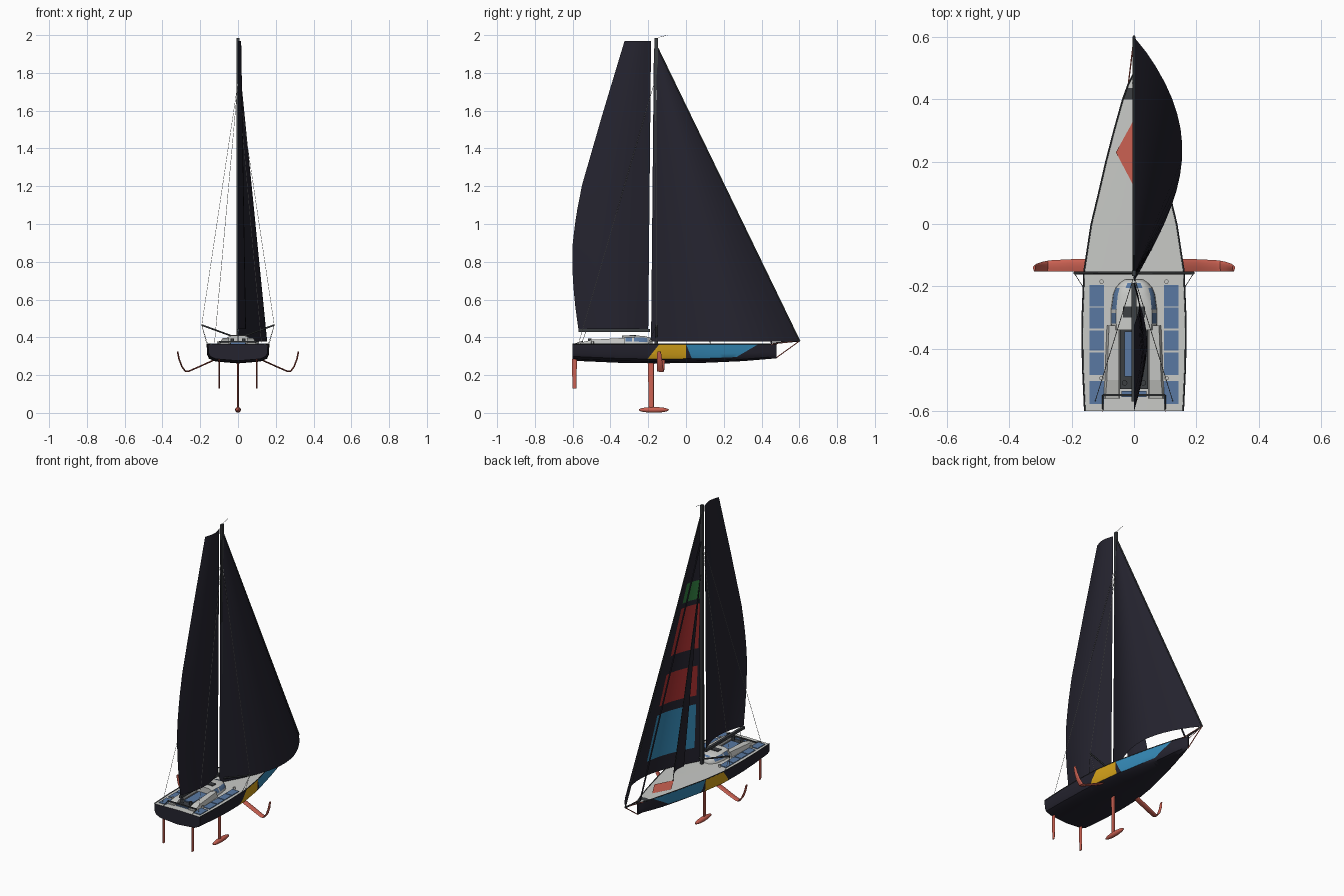
import bpy, bmesh, math
from mathutils import Vector

cube = bpy.data.objects.get("Cube")
if cube:
    bpy.data.objects.remove(cube, do_unlink=True)


def material(name, r, g, b):
    m = bpy.data.materials.new(name)
    m.use_nodes = True
    m.diffuse_color = (r, g, b, 1)
    m.node_tree.nodes["Principled BSDF"].inputs["Base Color"].default_value = (r, g, b, 1)
    return m


NAVY = material("navy black", .018, .017, .028)
DECK = material("deck light grey", .58, .59, .57)
SOLAR = material("solar blue", .10, .19, .36)
CORAL = material("coral red", .60, .12, .085)
YELLOW = material("yellow", .66, .36, .01)
BLUE = material("sky blue", .035, .25, .47)
RED = material("sail red", .40, .03, .03)
GREEN = material("sail green", .03, .20, .05)
METAL = material("dark grey", .045, .05, .055)


def finish(name, bm, mats, smooth=True):
    bmesh.ops.recalc_face_normals(bm, faces=bm.faces)
    me = bpy.data.meshes.new(name)
    bm.to_mesh(me)
    bm.free()
    ob = bpy.data.objects.new(name, me)
    bpy.context.collection.objects.link(ob)
    for m in mats:
        me.materials.append(m)
    if smooth:
        bpy.ops.object.select_all(action='DESELECT')
        ob.select_set(True)
        bpy.context.view_layer.objects.active = ob
        bpy.ops.object.shade_smooth_by_angle(angle=math.radians(35))
    return ob


def loft(rings):
    """Skin closed rings of points and cap both ends."""
    bm = bmesh.new()
    vs = [[bm.verts.new(p) for p in ring] for ring in rings]
    n = len(vs[0])
    for a, b in zip(vs, vs[1:]):
        for i in range(n):
            bm.faces.new((a[i], a[(i + 1) % n], b[(i + 1) % n], b[i]))
    bm.faces.new(vs[0])
    bm.faces.new(vs[-1])
    return bm


def box(name, x0, x1, y0, y1, z0, z1, mat):
    ring = lambda z: [(x0, y0, z), (x1, y0, z), (x1, y1, z), (x0, y1, z)]
    return finish(name, loft([ring(z0), ring(z1)]), [mat], False)


def tube(name, points, radius, mat, res=1):
    cu = bpy.data.curves.new(name, 'CURVE')
    cu.dimensions = '3D'
    cu.bevel_depth, cu.bevel_resolution, cu.use_fill_caps = radius, res, True
    sp = cu.splines.new('POLY')
    sp.points.add(len(points) - 1)
    for p, co in zip(sp.points, points):
        p.co = (*co, 1)
    cu.materials.append(mat)
    ob = bpy.data.objects.new(name, cu)
    bpy.context.collection.objects.link(ob)
    return ob


def interp(table, t):
    for (a, p), (b, q) in zip(table, table[1:]):
        if t <= b:
            return p + (q - p) * max(0, (t - a) / (b - a))
    return table[-1][1]


# Hull
BEAM = [(-.6, .158), (-.45, .165), (-.3, .166), (-.15, .16), (0, .137), (.1, .113),
        (.2, .09), (.3, .064), (.4, .036), (.45, .018), (.48, .003)]
ROCKER = [(-.6, .014), (-.35, .003), (-.15, 0), (.1, .003), (.3, .012), (.48, .027)]
TOP = .363


def hull_ring(y):
    w, r = interp(BEAM, y), interp(ROCKER, y)
    half = [(w, TOP), (w * .99, .31 + r / 2), (w * .93, .285 + r), (w * .75, .272 + r)]
    pts = half + [(0, .262 + r)] + [(-x, z) for x, z in reversed(half)] + [(0, TOP + .003)]
    return [(x, y, z) for x, z in pts]


bm = loft([hull_ring(-.6 + 1.08 * i / 36) for i in range(37)])
# slanted paint edges: (y at mid height, slope of y against z)
EDGES = {"yellow_start": (-.18, .8), "yellow_end": (0, 0), "blue_start": (.02, -.4),
         "blue_end": (.30, 1.7), "patch_start": (.40, 0), "patch_end": (.437, 0)}
for y, k in EDGES.values():
    bmesh.ops.bisect_plane(bm, geom=bm.verts[:] + bm.edges[:] + bm.faces[:],
                           plane_co=(0, y, .315), plane_no=(0, 1, -k))
bmesh.ops.recalc_face_normals(bm, faces=bm.faces)


def past(edge, c):
    y, k = EDGES[edge]
    return c.y > y + k * (c.z - .315)


for f in bm.faces:
    c = f.calc_center_median()
    if f.normal.z > .7:
        f.material_index = 4 if past("patch_start", c) and not past("patch_end", c) else 1
    elif c.z > .283 + interp(ROCKER, c.y):
        if past("yellow_start", c) and not past("yellow_end", c):
            f.material_index = 2
        elif past("blue_start", c) and not past("blue_end", c):
            f.material_index = 3
finish("hull", bm, [NAVY, DECK, YELLOW, BLUE, METAL])

# Deck marking and edge rails
bm = bmesh.new()
bm.faces.new([bm.verts.new((x, y, TOP + .006)) for x, y in ((0, .335), (-.058, .23), (0, .12), (.058, .23))])
finish("deck_diamond", bm, [CORAL], False)
for s, side in ((-1, "right"), (1, "left")):
    tube(side + "_toe_rail", [(s * interp(BEAM, y), y, TOP + .002) for y, _ in BEAM], .0025, METAL)

# Cabin with window faces
CABIN = [(-.34, .074), (-.32, .075), (-.285, .075), (-.275, .075), (-.225, .068), (-.205, .06), (-.19, .047), (-.178, .03)]
rings = []
for y, w in CABIN:
    h = interp([(-.34, .047), (-.225, .045), (-.19, .036), (-.178, .018)], y)
    half = [(w, TOP - .005), (w * .96, TOP + h * .3), (w * .76, TOP + h * .8), (w * .45, TOP + h)]
    rings.append([(x, y, z) for x, z in half + [(-x, z) for x, z in reversed(half)]])
bm = loft(rings)
bm.faces.ensure_lookup_table()
for i, f in enumerate(bm.faces):
    if len(f.verts) == 4 and i < 56 and i % 8 in (1, 5) and i // 8 in (1, 3, 4):
        f.material_index = 1
    if i < 56 and i % 8 == 3 and i // 8 == 5:
        f.material_index = 1
finish("cabin", bm, [DECK, SOLAR])
box("roof_hatch", -.035, .035, -.3, -.265, TOP + .04, TOP + .05, METAL)

# Cockpit
box("cockpit_floor", -.045, .045, -.53, -.34, TOP, TOP + .008, METAL)
box("cockpit_centre_panel", -.03, .03, -.49, -.345, TOP + .008, TOP + .014, SOLAR)
box("aft_panel", -.04, .04, -.555, -.535, TOP, TOP + .009, SOLAR)
box("traveller", -.1, .1, -.552, -.546, TOP + .01, TOP + .018, METAL)
SPANS = [(-.264, -.195), (-.335, -.268), (-.406, -.341), (-.484, -.412), (-.577, -.503)]
for s, side in ((-1, "right"), (1, "left")):
    rings = [[(s * .046, y, TOP - .004), (s * b, y, TOP - .004), (s * (b - .008), y, TOP + h), (s * .048, y, TOP + h)]
             for y, b, h in ((-.56, .1, .008), (-.5, .095, .024), (-.325, .088, .034))]
    finish(side + "_coaming", loft(rings), [DECK], False)
    for i, (y0, y1) in enumerate(SPANS):
        box(f"{side}_solar_panel_{i + 1}", *sorted((s * .097, s * .143)), y0, y1, TOP, TOP + .005, SOLAR)
    for y in (-.185, -.495):
        tube(side + "_winch", [(s * .104, y, TOP), (s * .104, y, TOP + .016)], .007, DECK, 3)
    tube(side + "_cockpit_winch", [(s * .03, -.51, TOP), (s * .03, -.51, TOP + .03)], .009, METAL, 3)
    tube(side + "_stern_rail", [(s * .1, -.596, TOP), (s * .1, -.549, TOP + .016)], .002, METAL)


# Fins: a lens section swept along (x, z, trailing y, leading y)
def fin(name, path, thick, mat=CORAL):
    rings = []
    for i, (x, z, y0, y1) in enumerate(path):
        a, b = path[max(i - 1, 0)], path[min(i + 1, len(path) - 1)]
        n = Vector((b[1] - a[1], 0, a[0] - b[0])).normalized() * thick / 2
        ring = []
        for t, k in ((0, 0), (.35, .8), (.7, 1), (.92, .6), (1, 0), (.92, -.6), (.7, -1), (.35, -.8)):
            ring.append(Vector((x, y0 + (y1 - y0) * t, z)) + n * k)
        rings.append(ring)
    finish(name, loft(rings), [mat])


fin("keel_fin", [(0, .27, -.202, -.168), (0, .02, -.197, -.17)], .012)
FOIL = [(.12, .283, -.152, -.112), (.2, .247, -.152, -.113), (.262, .22, -.153, -.116), (.278, .22, -.153, -.118),
        (.297, .245, -.153, -.122), (.312, .285, -.153, -.127), (.32, .325, -.152, -.133)]
for s, side in ((-1, "right"), (1, "left")):
    fin(side + "_foil", [(s * x, z, a, b) for x, z, a, b in FOIL], .008)
    fin(side + "_rudder", [(s * .1, .285, -.604, -.577), (s * .1, .13, -.601, -.581)], .007)
bm = bmesh.new()
bmesh.ops.create_uvsphere(bm, u_segments=16, v_segments=12, radius=1)
for v in bm.verts:
    v.co = (v.co.x * .015, -.17 + v.co.y * .08, .016 + v.co.z * .015)
finish("keel_bulb", bm, [CORAL])


# Sails: each maps (u across, v up) to a point
def jib(u, v):
    y = (.6 - .75 * v) + u * (-.785 - (-.765) * v)
    return Vector((.155 * (1 - v) * math.sin(math.pi * u ** .9), y, .378 + 1.55 * v))


LEECH = [(0, -.57), (.07, -.585), (.15, -.597), (.22, -.602), (.3, -.6), (.4, -.58), (.5, -.55),
         (.75, -.44), (1, -.325)]


def main(u, v):
    luff = -.2 + .015 * v
    x = .042 * (1 - .6 * v) * math.sin(math.pi * u)
    return Vector((x, luff + (interp(LEECH, v) - luff) * u, .445 + 1.525 * v))


def staysail(u, v):
    y = .13 - .275 * v - u * .15 * (1 - v)
    return Vector((.035 * (1 - v) * math.sin(math.pi * u * .7), y, .395 + 1.15 * v))


def sail(name, func, mat, u0=0, u1=1, v0=0, v1=1, nu=16, nv=24, shift=0):
    bm = bmesh.new()
    g = [[bm.verts.new(func(u0 + (u1 - u0) * i / nu, v0 + (v1 - v0) * j / nv) + Vector((shift, 0, 0)))
          for i in range(nu + 1)] for j in range(nv + 1)]
    for a, b in zip(g, g[1:]):
        for i in range(nu):
            bm.faces.new((a[i], a[i + 1], b[i + 1], b[i]))
    finish(name, bm, [mat])


sail("headsail", jib, NAVY)
sail("mainsail", main, NAVY)
sail("staysail", staysail, NAVY, nu=6)
for name, mat, v0, v1 in (("blue", BLUE, .06, .235), ("lower_red", RED, .27, .39),
                          ("upper_red", RED, .46, .64), ("green", GREEN, .66, .735)):
    sail("headsail_panel_" + name, jib, mat, .5, .92, v0, v1, 8, 6, -.004)

# Spars
MAST_Y = -.157
box("mast", -.007, .007, MAST_Y - .01, MAST_Y + .008, TOP, 1.985, METAL)
tube("wind_vane", [(0, MAST_Y, 1.98), (0, MAST_Y + .02, 1.99), (0, MAST_Y + .058, 1.999)], .001, METAL)
box("boom", -.008, .008, -.57, -.19, .428, .444, METAL)
tube("mainsheet", [(0, -.549, TOP + .015), (0, -.53, .43)], .0015, DECK)
tube("bowsprit", [(0, .46, .368), (0, .602, .382)], .005, METAL)
tube("bobstay", [(0, .478, .292), (0, .6, .38)], .003, CORAL)
for s, side in ((-1, "right"), (1, "left")):
    tube(side + "_bowsprit_brace", [(s * .018, .45, TOP), (0, .598, .382)], .002, CORAL)

# Stays and rigging
tube("headstay", [(0, .602, .38), (0, MAST_Y + .008, 1.93)], .004, METAL)
tube("furled_sail", [(0, .455, .368), (0, .43, .42), (0, MAST_Y + .01, 1.76)], .005, NAVY)
tube("inner_stay", [(0, .13, TOP), (0, MAST_Y + .01, 1.56)], .002, METAL)
for s, side in ((-1, "right"), (1, "left")):
    tip = (s * .192, MAST_Y, .465)
    tube(side + "_outrigger", [(0, MAST_Y, .395), tip], .005, METAL)
    tube(side + "_shroud", [(s * .16, MAST_Y, TOP), tip, (0, MAST_Y, 1.75)], .0011, DECK)
    tube(side + "_outrigger_stay", [(s * .165, -.2, TOP), tip], .001, METAL)
    tube(side + "_backstay", [(s * .125, -.57, TOP), (0, MAST_Y - .01, 1.75)], .0011, DECK)
